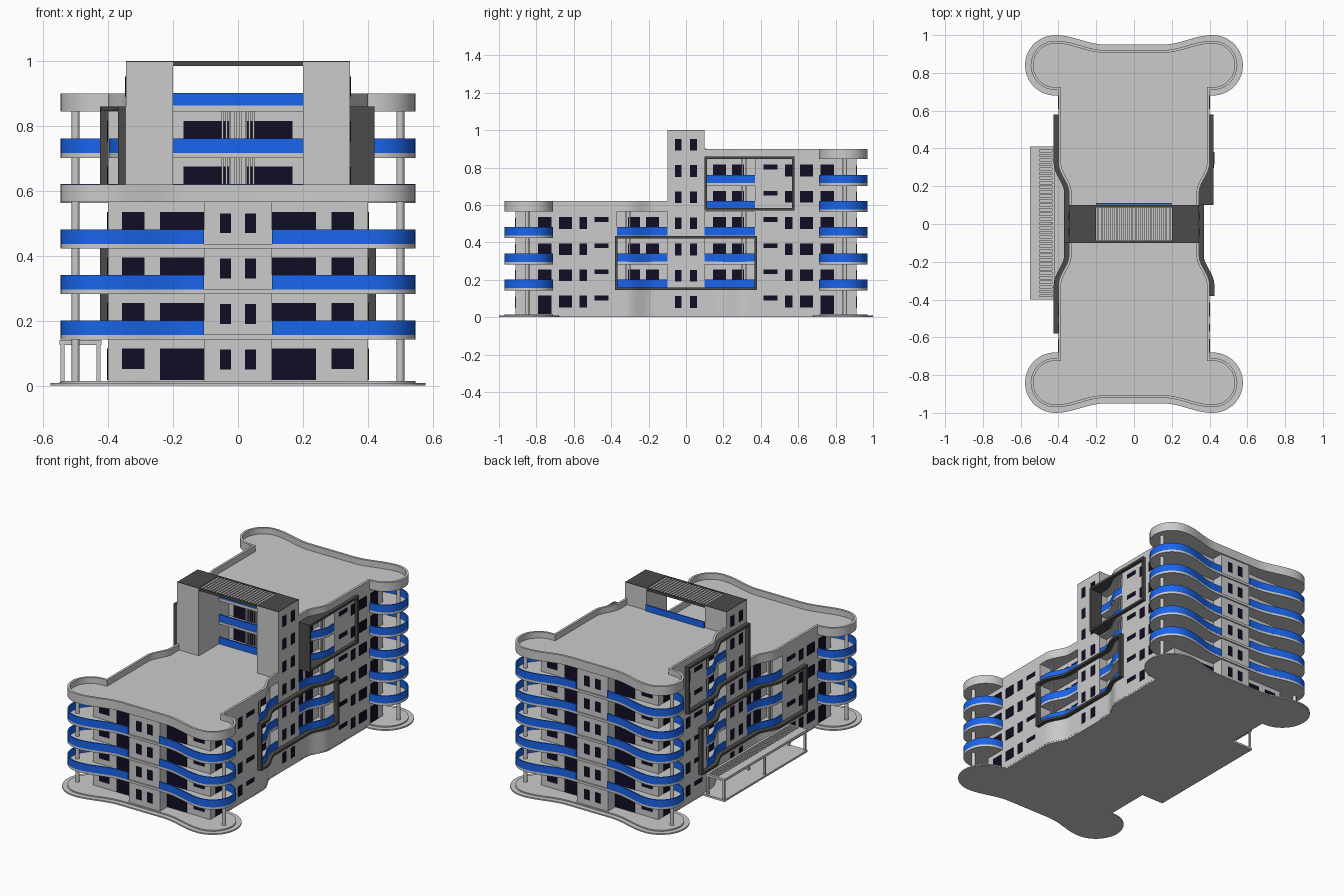
import bpy, bmesh, math
from mathutils import Vector

if "Cube" in bpy.data.objects:
    bpy.data.objects.remove(bpy.data.objects["Cube"])


def material(name, rgb):
    m = bpy.data.materials.new(name)
    m.diffuse_color = (*rgb, 1)
    m.use_nodes = True
    m.node_tree.nodes["Principled BSDF"].inputs["Base Color"].default_value = m.diffuse_color
    return m


BLUE = material("blue_glass", (0.01, 0.13, 0.85))
GLASS = material("dark_glass", (0.006, 0.004, 0.018))
DARK = material("dark_trim", (0.07, 0.07, 0.065))


def finish(name, bm, mat=None):
    bmesh.ops.recalc_face_normals(bm, faces=bm.faces)
    me = bpy.data.meshes.new(name)
    bm.to_mesh(me)
    bm.free()
    ob = bpy.data.objects.new(name, me)
    bpy.context.collection.objects.link(ob)
    if mat:
        me.materials.append(mat)
    bpy.ops.object.select_all(action='DESELECT')
    ob.select_set(True)
    bpy.context.view_layer.objects.active = ob
    bpy.ops.object.shade_smooth_by_angle(angle=math.radians(30))
    return ob


def add_prism(bm, pts, z0, z1):
    lo = [bm.verts.new((x, y, z0)) for x, y in pts]
    hi = [bm.verts.new((x, y, z1)) for x, y in pts]
    bm.faces.new(lo)
    bm.faces.new(hi)
    for i in range(len(pts)):
        j = (i + 1) % len(pts)
        bm.faces.new((lo[i], lo[j], hi[j], hi[i]))


def prism(name, pts, z0, z1, mat=None):
    bm = bmesh.new()
    add_prism(bm, pts, z0, z1)
    return finish(name, bm, mat)


def boxes(name, items, mat=None):
    bm = bmesh.new()
    for x0, x1, y0, y1, z0, z1 in items:
        add_prism(bm, [(x0, y0), (x1, y0), (x1, y1), (x0, y1)], z0, z1)
    return finish(name, bm, mat)


def wall(name, path, z0, z1, t, mat=None):
    """Upright band of thickness t along an open path."""
    p = [Vector(q) for q in path]
    left, right = [], []
    for i, q in enumerate(p):
        a = (q - p[i - 1]).normalized() if i else None
        b = (p[i + 1] - q).normalized() if i < len(p) - 1 else None
        a, b = a or b, b or a
        d = (a + b).normalized()
        n = Vector((-d.y, d.x)) * (t / 2 / max(d.dot(a), 0.5))
        left.append(tuple(q + n))
        right.append(tuple(q - n))
    return prism(name, left + right[::-1], z0, z1, mat)


def wave(y):
    t = min(max((abs(y) - 0.17) / 0.15, 0), 1)
    return 0.345 + 0.055 * t * t * (3 - 2 * t)


def end_curve(g):
    """Right half of the rounded wing end, from the side wall to the centre."""
    pts = [(0.4, 0.71 - g)]
    r = 0.13 + g
    for i in range(19):
        a = math.radians(-90 + i * 10)
        pts.append((0.417 + r * math.cos(a), 0.84 + r * math.sin(a)))
    for i in range(1, 13):
        s = i / 12
        pts.append((0.417 - 0.267 * s, 0.945 + g + 0.025 * math.cos(math.pi * s)))
    return pts + [(0.0, 0.92 + g)]


def quarter(g, m, y0):
    ys = [y0 + (0.36 - y0) * i / 18 for i in range(19)]
    e = end_curve(g)
    return [(wave(y) + m, y) for y in ys] + [(0.4 + m, e[0][1])] + e[1:]


def mirror(path):
    return path + [(-x, y) for x, y in path[::-1] if abs(x) > 1e-6]


def flip(path, sx, sy):
    return [(x * sx, y * sy) for x, y in path]


def full(g, m):
    h = mirror(quarter(g, m, 0.0))
    return h + flip(h[1:-1], -1, -1)


def floor(k):
    return 0.015 + 0.14 * k


# Base plates and main bodies
prism("base_plate", full(0.03, 0.0), 0, 0.008)
prism("base_step", full(0, -0.001), 0.004, 0.015)
core = [(wave(y), y) for y in [i * 0.36 / 24 for i in range(25)]] + [(0.4, 0.84), (0, 0.84)]
half = mirror(core)
prism("ground_floor_walls", half + flip(half[1:-1], -1, -1), 0.01, 0.15)
side = [(0.345, 0.1), (0.29, 0.1), (0.29, 0.37), (0.4, 0.37), (0.4, 0.84)]
half = mirror(side)
prism("middle_floor_walls", half + flip(half, -1, -1), 0.145, 0.57)
prism("upper_floor_walls", mirror([(0, 0.2), (0.2, 0.2), (0.2, 0.1)] + side[1:])[:-0 or None],
      0.565, 0.85)

# Floor slabs and roofs with parapets
for k in range(1, 6):
    outline = full(0, -0.002) if k < 4 else mirror(quarter(0, -0.002, 0.1))
    prism(f"floor_slab_{k}", outline, floor(k) - 0.013, floor(k) + 0.002)
for name, sy, z in (("front", -1, 0.565), ("back", 1, 0.845)):
    prism(f"{name}_roof", flip(mirror(quarter(-0.002, -0.002, 0.1)), 1, sy), z, z + 0.018)
    wall(f"{name}_parapet", flip(mirror(quarter(-0.007, -0.007, 0.1)), 1, sy), z, z + 0.055, 0.014)

# Rounded wing ends: railings, columns and stair towers
rail = [p for p in end_curve(-0.004) if p[0] > 0.16] + [(0.105, 0.916)]
for sy, top, name in ((-1, 4, "front"), (1, 6, "back")):
    zt = floor(top) - 0.005
    boxes(f"{name}_stair_tower", [(-0.105, 0.105, *sorted((sy * 0.8, sy * 0.912)), 0, zt)])
    for sx, s in ((-1, "left"), (1, "right")):
        for k in range(1, top):
            wall(f"{name}_{s}_balcony_rail_{k}", flip(rail, sx, sy),
                 floor(k) + 0.001, floor(k) + 0.046, 0.008, BLUE)
        bm = bmesh.new()
        add_prism(bm, [(sx * 0.5 + 0.012 * math.cos(i * math.pi / 8),
                        sy * 0.85 + 0.012 * math.sin(i * math.pi / 8)) for i in range(16)], 0.01, zt)
        finish(f"{name}_{s}_column", bm)

# Central tower: base, two pylons, caps and pergola slats
boxes("central_tower", [(-0.345, 0.345, -0.1, 0.1, 0, 0.58),
                        (-0.345, -0.2, -0.1, 0.1, 0.57, 0.997), (0.2, 0.345, -0.1, 0.1, 0.57, 0.997)])
boxes("tower_caps", [(s - 0.0725, s + 0.0725, -0.1, 0.1, 0.997, 1) for s in (-0.2725, 0.2725)]
      + [(-0.2, 0.2, y - 0.006, y + 0.006, 0.985, 1) for y in (-0.094, 0.094)], DARK)
boxes("pergola_slats", [(x - 0.006, x + 0.006, -0.09, 0.09, 0.986, 0.998)
                        for x in [-0.19 + i * 0.02 for i in range(20)]])

# Windows on every side
win = []
for sy, top in ((-1, 4), (1, 6)):
    for k in range(top):
        f = floor(k)
        for sx in (-1, 1):
            def end(x0, x1, y, z0, z1):
                win.append((*sorted((sx * x0, sx * x1)), sy * y - 0.003, sy * y + 0.003, f + z0, f + z1))

            def flank(y0, y1, x, z0, z1):
                win.append((sx * x - 0.003, sx * x + 0.003, *sorted((sy * y0, sy * y1)), f + z0, f + z1))
            end(0.105, 0.24, 0.84, 0.002, 0.1)
            end(0.288, 0.358, 0.84, 0.037, 0.1)
            end(0.021, 0.055, 0.912, 0.035, 0.096)
            flank(0.72, 0.79, 0.4, 0.002, 0.1)
            flank(0.61, 0.68, 0.4, 0.037, 0.1)
            flank(0.53, 0.57, 0.4, 0.037, 0.1)
            flank(0.415, 0.49, 0.4, 0.075, 0.1)
            if k:
                flank(0.145, 0.215, 0.29, 0.002, 0.1)
                flank(0.245, 0.31, 0.29, 0.002, 0.1)
            if k > 3:
                end(0.025, 0.168, 0.2, 0.002, 0.1)
for k in range(7):
    for sx in (-0.345, 0.345):
        for y in (-0.06, 0.022):
            win.append((sx - 0.003, sx + 0.003, y, y + 0.036, floor(k) + 0.035, floor(k) + 0.098))
boxes("windows", win, GLASS)

# Side balconies in the waved recesses, with slim posts
ys = [0.1 + 0.27 * i / 18 for i in range(19)]
curve = [(wave(y) - 0.006, y) for y in ys]
posts = []
for sy, top, name in ((-1, 4, "front"), (1, 6, "back")):
    for sx, s in ((-1, "left"), (1, "right")):
        for k in range(1, top):
            wall(f"{name}_{s}_side_rail_{k}", flip(curve, sx, sy), floor(k) + 0.001, floor(k) + 0.046, 0.008, BLUE)
        for y in (0.3, 0.32):
            posts.append((sx * 0.36 - 0.004, sx * 0.36 + 0.004, sy * y - 0.004, sy * y + 0.004,
                          0.15, floor(top) - 0.01))
posts += [(x - 0.003, x + 0.003, 0.14, 0.146, 0.575, 0.85)
          for x in (-0.048, -0.036, -0.024, -0.008, 0.008, 0.024, 0.036, 0.048)]
boxes("slim_posts", posts)

# Railings facing the tower opening
boxes("opening_rails", [(-0.2, 0.2, 0.102, 0.11, floor(k) + 0.001, floor(k) + 0.046) for k in (4, 5, 6)], BLUE)


# Dark picture frames that follow the waved side walls
def wave_frame(name, sx, y0, y1, z0, z1):
    path = [(sx * (wave(y) + 0.01), y) for y in [y0 + (y1 - y0) * i / 48 for i in range(49)]]
    for part, a, b in (("bottom", z0, z0 + 0.014), ("top", z1 - 0.014, z1)):
        wall(f"{name}_{part}", path, a, b, 0.03, DARK)
    for part, y in (("front", y0), ("back", y1 - 0.014)):
        x = sx * (wave(y) + 0.01)
        boxes(f"{name}_{part}", [(x - 0.015, x + 0.015, y, y + 0.014, z0, z1)], DARK)


wave_frame("right_lower_frame", 1, -0.38, 0.38, 0.145, 0.435)
wave_frame("left_lower_frame", -1, -0.58, 0.45, 0.145, 0.435)
wave_frame("left_upper_frame", -1, -0.1, 0.58, 0.57, 0.86)

# Right upper frame: straight outside edge, deep end panel
deep = [(0.42, 0.1), (0.42, 0.58)] + [(wave(y) - 0.004, y) for y in [0.58 - 0.48 * i / 32 for i in range(33)]]
prism("right_upper_frame_bottom", deep, 0.57, 0.584, DARK)
prism("right_upper_frame_top", deep, 0.846, 0.86, DARK)
boxes("right_upper_frame_ends", [(0.335, 0.42, 0.1, 0.112, 0.57, 0.86), (0.395, 0.42, 0.567, 0.58, 0.57, 0.86)], DARK)

# Entrance canopy on the left side
boxes("canopy", [(-0.55, -0.5, -0.4, 0.41, 0.125, 0.14), (-0.5, -0.42, 0.395, 0.41, 0.125, 0.14),
                 (-0.5, -0.42, -0.4, -0.385, 0.125, 0.14), (-0.435, -0.42, -0.4, 0.41, 0.125, 0.14)]
      + [(-0.5, -0.43, y, y + 0.012, 0.127, 0.138) for y in [-0.375 + 0.024 * i for i in range(32)]])
boxes("canopy_posts", [(x - 0.006, x + 0.006, y - 0.006, y + 0.006, 0, 0.13)
                       for x in (-0.54, -0.43) for y in (-0.39, 0.005, 0.4)])
boxes("canopy_platform", [(-0.55, -0.34, -0.4, 0.41, 0, 0.012)])
